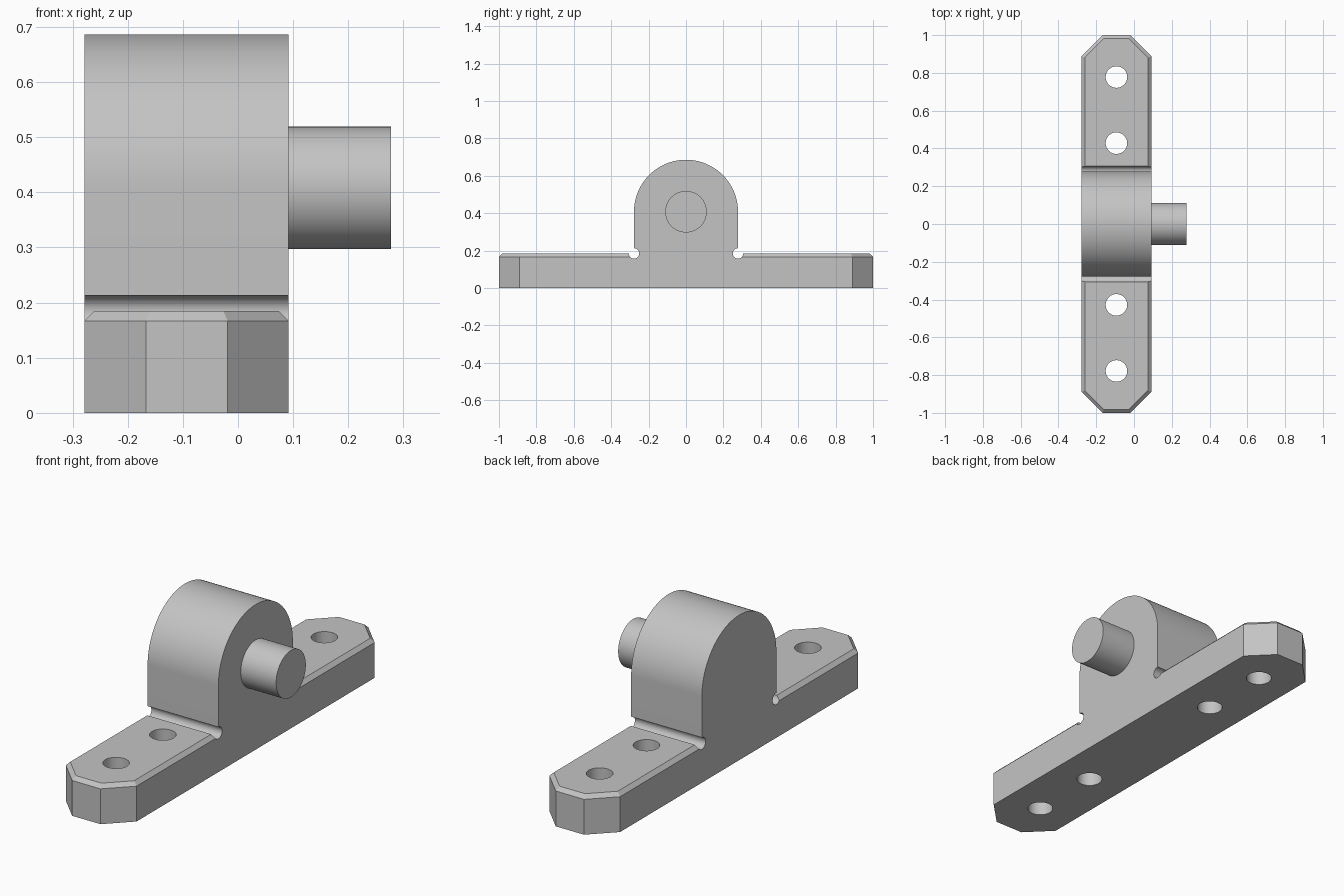
import bpy, bmesh, math
from mathutils import Matrix, Vector

cube = bpy.data.objects.get("Cube")
if cube:
    bpy.data.objects.remove(cube, do_unlink=True)

MID_X, HALF_W = -0.093, 0.185       # block centre and half width
AXIS_Z, RADIUS = 0.408, 0.278       # pin axis height, housing radius
BASE_H, CHAMFER, CORNER = 0.185, 0.018, 0.111

grey = bpy.data.materials.new("machined grey")
grey.use_nodes = True
grey.diffuse_color = (0.55, 0.55, 0.55, 1)
grey.node_tree.nodes["Principled BSDF"].inputs["Base Color"].default_value = (0.55, 0.55, 0.55, 1)


def finish(name, bm):
    bmesh.ops.recalc_face_normals(bm, faces=bm.faces)
    mesh = bpy.data.meshes.new(name)
    bm.to_mesh(mesh)
    bm.free()
    mesh.materials.append(grey)
    obj = bpy.data.objects.new(name, mesh)
    bpy.context.collection.objects.link(obj)
    return obj


def prism(name, points, direction, top_chamfer=0):
    """Extrude a closed outline, optionally chamfering its far end."""
    bm = bmesh.new()
    base = bm.faces.new([bm.verts.new(p) for p in points])
    geom = bmesh.ops.extrude_face_region(bm, geom=[base], use_keep_orig=True)["geom"]
    cap = next(g for g in geom if isinstance(g, bmesh.types.BMFace))
    bmesh.ops.translate(bm, vec=direction, verts=cap.verts[:])
    if top_chamfer:
        bmesh.ops.recalc_face_normals(bm, faces=bm.faces)
        bmesh.ops.inset_region(bm, faces=[cap], thickness=top_chamfer, depth=top_chamfer,
                               use_even_offset=True)
    return finish(name, bm)


def cylinder(name, radius, length, centre, axis="Z", segments=48):
    bm = bmesh.new()
    turn = Matrix.Rotation(math.pi / 2, 4, "Y") if axis == "X" else Matrix()
    bmesh.ops.create_cone(bm, cap_ends=True, segments=segments, radius1=radius, radius2=radius,
                          depth=length, matrix=Matrix.Translation(centre) @ turn)
    return finish(name, bm)


def boolean(target, other, operation):
    mod = target.modifiers.new(other.name, "BOOLEAN")
    mod.operation, mod.solver, mod.object = operation, "EXACT", other
    bpy.context.view_layer.objects.active = target
    bpy.ops.object.modifier_apply(modifier=mod.name)
    bpy.data.objects.remove(other, do_unlink=True)


# Mounting base: long plate with clipped corners and a chamfered top edge
clip_x, clip_y = HALF_W - CORNER, 1 - CORNER
quarter = [(HALF_W, clip_y), (clip_x, 1)]
outline = (quarter + [(-x, y) for x, y in reversed(quarter)]
           + [(-x, -y) for x, y in quarter] + [(x, -y) for x, y in reversed(quarter)])
bracket = prism("bearing_block", [(MID_X + x, y, 0) for x, y in outline],
                Vector((0, 0, BASE_H - CHAMFER)), CHAMFER)

# Round-topped housing
STEPS = 64
arch = [(RADIUS * math.cos(math.pi * i / STEPS), AXIS_Z + RADIUS * math.sin(math.pi * i / STEPS))
        for i in range(STEPS + 1)]
profile = [(RADIUS, 0)] + arch + [(-RADIUS, 0)]
housing = prism("housing", [(MID_X - HALF_W, y, z) for y, z in profile],
                Vector((2 * HALF_W, 0, 0)))
boolean(bracket, housing, "UNION")

# Relief grooves and bolt holes on both sides
for side in (-1, 1):
    boolean(bracket, cylinder("groove", 0.028, 1, (MID_X, side * RADIUS, BASE_H), "X", 32),
            "DIFFERENCE")
    for y in (0.428, 0.778):
        boolean(bracket, cylinder("bolt_hole", 0.057, 1, (MID_X, side * y, 0)), "DIFFERENCE")

# Protruding pin, seated inside the housing
PIN_START, PIN_END = 0.0, 0.277
pin = cylinder("pin", 0.111, PIN_END - PIN_START, ((PIN_START + PIN_END) / 2, 0, AXIS_Z), "X", 64)

bpy.ops.object.select_all(action="DESELECT")
for obj in (bracket, pin):
    obj.select_set(True)
bpy.context.view_layer.objects.active = bracket
bpy.ops.object.shade_smooth_by_angle(angle=math.radians(25))
